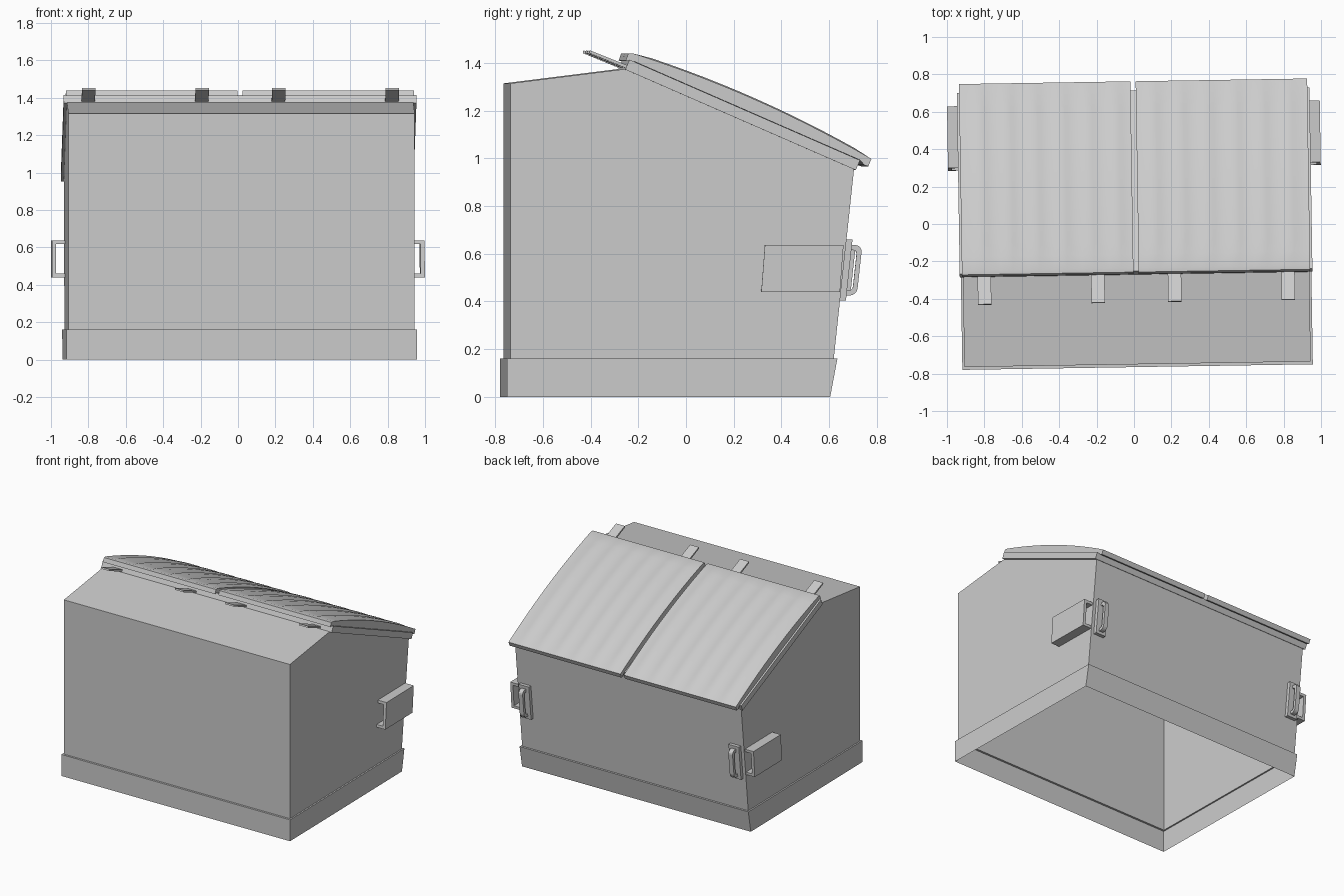
import bpy, bmesh, math
from mathutils import Matrix

if "Cube" in bpy.data.objects:
    bpy.data.objects.remove(bpy.data.objects["Cube"])

# whole model is turned slightly about z
PLACE = Matrix.Translation((0.007, 0, 0)) @ Matrix.Rotation(0.016, 4, 'Z')


def finish(name, bm, smooth=False):
    bmesh.ops.recalc_face_normals(bm, faces=bm.faces)
    me = bpy.data.meshes.new(name)
    bm.to_mesh(me)
    bm.free()
    ob = bpy.data.objects.new(name, me)
    bpy.context.collection.objects.link(ob)
    ob.matrix_world = PLACE
    if smooth:
        bpy.context.view_layer.objects.active = ob
        ob.select_set(True)
        bpy.ops.object.shade_smooth_by_angle(angle=math.radians(30))
        ob.select_set(False)
    return ob


def loft(bm, sections, cap=True):
    """Join equal-length closed point loops."""
    loops = [[bm.verts.new(p) for p in s] for s in sections]
    n = len(loops[0])
    for a, b in zip(loops, loops[1:]):
        for i in range(n):
            j = (i + 1) % n
            bm.faces.new((a[i], a[j], b[j], b[i]))
    if cap:
        bm.faces.new(loops[0])
        bm.faces.new(loops[-1])
    return loops


def prism(bm, profile, x0, x1):
    """Extrude a (y, z) profile along x."""
    loft(bm, [[(x, y, z) for y, z in profile] for x in (x0, x1)])


def rect(hx, y0, y1, z):
    return [(-hx, y0, z), (hx, y0, z), (hx, y1, z), (-hx, y1, z)]


# base skirt, open below, with a narrow ledge in to the body
bm = bmesh.new()
loft(bm, [rect(0.937, -0.765, 0.59, 0), rect(0.937, -0.765, 0.62, 0.16),
          rect(0.926, -0.75, 0.605, 0.16)], cap=False)
finish("base_skirt", bm)

# body shell, open below and under the lids
bm = bmesh.new()
side = [(-0.75, 0.16), (-0.75, 1.315), (-0.27, 1.375), (0.69, 0.955), (0.605, 0.16)]
L, R = [[bm.verts.new((x, y, z)) for y, z in side] for x in (-0.926, 0.926)]
bm.faces.new(L)
bm.faces.new(R)
for i in (0, 1, 3):
    bm.faces.new((L[i], L[i + 1], R[i + 1], R[i]))
finish("body_shell", bm)

# sloping rim frame with a centre bar
A, B = (-0.27, 1.373), (0.697, 0.951)
NY, NZ = 0.4, 0.916


def on_slope(t, h):
    return (A[0] + (B[0] - A[0]) * t + NY * h, A[1] + (B[1] - A[1]) * t + NZ * h)


def slope_bar(bm, t0, t1, x0, x1, h0=0, h1=0.045):
    prism(bm, [on_slope(t0, h0), on_slope(t1, h0), on_slope(t1, h1), on_slope(t0, h1)], x0, x1)


bm = bmesh.new()
slope_bar(bm, 0, 0.03, -0.943, 0.943)
slope_bar(bm, 0.97, 1, -0.943, 0.943)
for s in (-1, 1):
    slope_bar(bm, 0.03, 0.97, *sorted((s * 0.943, s * 0.91)))
slope_bar(bm, 0.03, 0.97, -0.03, 0.03)
finish("lid_rim", bm)

# two bowed lids with shallow lengthwise ribs
P0, P1, STEPS = (-0.235, 1.44), (0.763, 0.998), 14


def lid_section(x, rib):
    pts = [(-0.268, 1.41), (-0.257, 1.44)]
    for i in range(STEPS + 1):
        t = i / STEPS
        h = 0.03 * 4 * t * (1 - t) + (rib if 0 < i < STEPS else 0)
        pts.append((P0[0] + (P1[0] - P0[0]) * t + NY * h,
                    P0[1] + (P1[1] - P0[1]) * t + NZ * h))
    pts += [(0.75, 0.967), (0.733, 0.972), on_slope(1.0, 0.046), on_slope(0.02, 0.046)]
    return [(x, y, z) for y, z in pts]


for s, name in ((-1, "left_lid"), (1, "right_lid")):
    xs = [(0.014, 0)]
    for k in range(6):
        c = 0.10 + k * 0.145
        xs += [(c - 0.04, 0), (c - 0.022, 0.005), (c + 0.022, 0.005), (c + 0.04, 0)]
    xs.append((0.931, 0))
    bm = bmesh.new()
    loft(bm, [lid_section(s * x, r) for x, r in xs])
    finish(name, bm, smooth=True)

# hinge straps standing out over the front roof
bm = bmesh.new()
for x in (-0.812, -0.205, 0.205, 0.812):
    prism(bm, [(-0.25, 1.372), (-0.42, 1.442), (-0.416, 1.453), (-0.246, 1.385)],
          x - 0.036, x + 0.036)
finish("hinge_straps", bm)

# fork pockets: C-shaped channels on both sides
for s, name in ((-1, "left_fork_pocket"), (1, "right_fork_pocket")):
    c_shape = [(0.926, 0.44), (0.9965, 0.44), (0.9965, 0.637), (0.926, 0.637),
               (0.926, 0.617), (0.975, 0.617), (0.975, 0.46), (0.926, 0.46)]
    bm = bmesh.new()
    loft(bm, [[(s * x, y + 0.076 * (z - 0.44), z) for x, z in c_shape]
              for y in (0.30, 0.63)])
    finish(name, bm)


# back grab handles: plate and rounded loop leaning with the back wall
def lean(pts):
    return [(0.644 + d + 0.108 * (z - 0.53), z) for d, z in pts]


def rounded_u(depth, z0, z1, r):
    pts = [(0.02, z0)]
    for cz, a0 in ((z0 + r, -90), (z1 - r, 0)):
        for i in range(5):
            a = math.radians(a0 + i * 22.5)
            pts.append((depth - r + r * math.cos(a), cz + r * math.sin(a)))
    return pts + [(0.02, z1)]


for s, name in ((-1, "left_grab_handle"), (1, "right_grab_handle")):
    c = s * 0.86
    bm = bmesh.new()
    prism(bm, lean([(-0.005, 0.405), (0.026, 0.405), (0.026, 0.66), (-0.005, 0.66)]),
          c - 0.042, c + 0.042)
    outer = rounded_u(0.07, 0.425, 0.637, 0.03)
    inner = rounded_u(0.05, 0.447, 0.615, 0.015)
    prism(bm, lean(outer + inner[::-1]), c - 0.017, c + 0.017)
    finish(name, bm)
